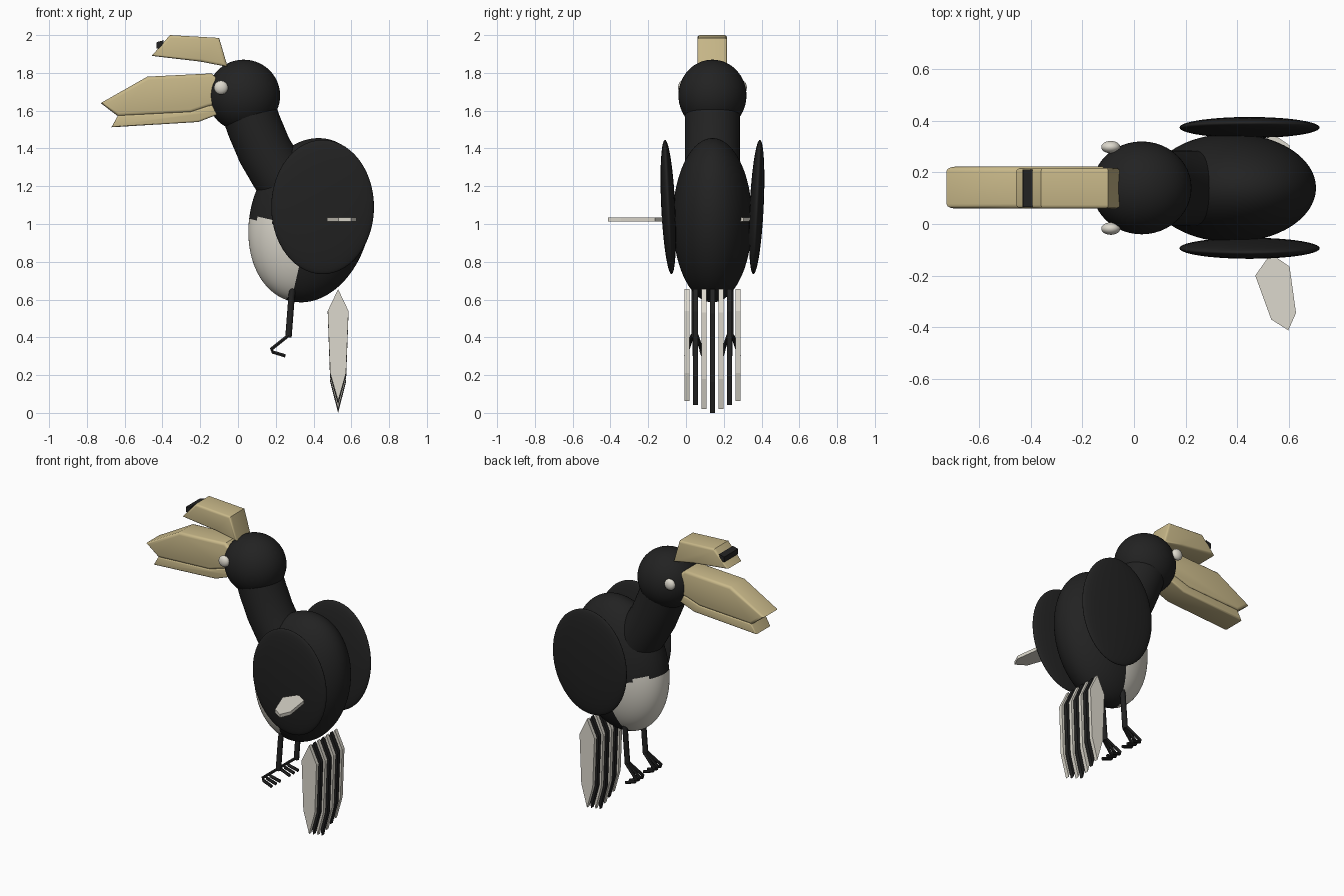
import bpy, bmesh, math
from mathutils import Vector, Matrix

if "Cube" in bpy.data.objects:
    bpy.data.objects.remove(bpy.data.objects["Cube"])

MID = 0.14  # y of the bird's plane of symmetry


def colour(name, rgb):
    m = bpy.data.materials.new(name)
    m.diffuse_color = (*rgb, 1)
    m.use_nodes = True
    m.node_tree.nodes["Principled BSDF"].inputs["Base Color"].default_value = m.diffuse_color
    return m


BLACK = colour("soft black", (0.016, 0.016, 0.016))
WHITE = colour("warm white", (0.72, 0.69, 0.61))
TAN = colour("bill tan", (0.58, 0.48, 0.25))


def finish(bm, name, mat, smooth=None):
    bmesh.ops.recalc_face_normals(bm, faces=bm.faces)
    me = bpy.data.meshes.new(name)
    bm.to_mesh(me)
    bm.free()
    ob = bpy.data.objects.new(name, me)
    bpy.context.collection.objects.link(ob)
    me.materials.append(mat)
    if smooth:
        bpy.ops.object.select_all(action='DESELECT')
        ob.select_set(True)
        bpy.context.view_layer.objects.active = ob
        bpy.ops.object.shade_smooth_by_angle(angle=math.radians(smooth))
    return ob


def ellipsoid(name, centre, radii, mat, rot=None, seg=48, rings=28):
    bm = bmesh.new()
    bmesh.ops.create_uvsphere(bm, u_segments=seg, v_segments=rings, radius=1)
    m = Matrix.Translation(centre) @ (rot or Matrix()) @ Matrix.Diagonal((*radii, 1))
    bmesh.ops.transform(bm, matrix=m, verts=bm.verts)
    return finish(bm, name, mat, 60)


def plate(name, pts, y0, y1, mat, bevel=0.0):
    """Side profile in x,z extruded from y0 to y1, with rounded rims."""
    bm = bmesh.new()
    f = bm.faces.new([bm.verts.new((x, y0, z)) for x, z in pts])
    ext = bmesh.ops.extrude_face_region(bm, geom=[f])
    vs = [v for v in ext["geom"] if isinstance(v, bmesh.types.BMVert)]
    bmesh.ops.translate(bm, verts=vs, vec=(0, y1 - y0, 0))
    if bevel:
        rims = [e for e in bm.edges if abs(e.verts[0].co.y - e.verts[1].co.y) < 1e-5]
        bmesh.ops.bevel(bm, geom=rims, offset=bevel, segments=3, profile=0.5, affect='EDGES')
    return finish(bm, name, mat, 35 if bevel else None)


def tube(name, pts, radius, mat, seg=8):
    """Round tube swept along points, cross-sections mitred in the bends."""
    pts = [Vector(p) for p in pts]
    bm = bmesh.new()
    rings = []
    for i, p in enumerate(pts):
        d = (pts[min(i + 1, len(pts) - 1)] - pts[max(i - 1, 0)]).normalized()
        u = Vector((0, 1, 0)) - d * d.y
        u.normalize()
        w = d.cross(u)
        rings.append([bm.verts.new(p + radius * (math.cos(a) * u + math.sin(a) * w))
                      for a in (2 * math.pi * k / seg for k in range(seg))])
    for a, b in zip(rings, rings[1:]):
        for k in range(seg):
            n = (k + 1) % seg
            bm.faces.new((a[k], a[n], b[n], b[k]))
    bm.faces.new(rings[0])
    bm.faces.new(rings[-1])
    return finish(bm, name, mat, 50)


# Body with a white belly patch on the lower front
body = ellipsoid("body", (0.38, MID, 1.02), (0.318, 0.21, 0.44), BLACK,
                 Matrix.Rotation(math.radians(13), 4, 'Y'), 96, 64)
body.data.materials.append(WHITE)
for p in body.data.polygons:
    x, _, z = p.center
    if ((x - 0.1) / 0.22) ** 2 + ((z - 0.78) / 0.25) ** 2 < 1:
        p.material_index = 1

# Neck and head
tube("neck", [(0.05, MID, 1.62), (0.085, MID, 1.52), (0.14, MID, 1.39),
              (0.21, MID, 1.27), (0.25, MID, 1.21)], 0.145, BLACK, 40)
ellipsoid("head", (0.03, MID, 1.68), (0.193, 0.18, 0.19), BLACK)

# Bill: upper and lower halves, and the casque with its dark front patch
plate("upper_bill", [(-0.727, 1.64), (-0.48, 1.78), (-0.14, 1.797), (-0.05, 1.72),
                     (-0.08, 1.64), (-0.16, 1.62), (-0.25, 1.59), (-0.635, 1.57)],
      0.06, 0.222, TAN, 0.018)
plate("lower_bill", [(-0.635, 1.575), (-0.25, 1.595), (-0.16, 1.625), (-0.08, 1.64),
                     (-0.08, 1.59), (-0.21, 1.54), (-0.67, 1.512)],
      0.062, 0.22, TAN, 0.01)
plate("casque", [(-0.457, 1.89), (-0.36, 2.0), (-0.1, 1.985), (-0.055, 1.832), (-0.2, 1.86)],
      0.06, 0.218, TAN, 0.014)
plate("casque_patch", [(-0.432, 1.93), (-0.43, 1.963), (-0.393, 1.973), (-0.405, 1.925)],
      0.066, 0.212, BLACK)

# Paired parts mirrored about the middle plane
for side, s in (("right", -1), ("left", 1)):
    ellipsoid(side + "_eye", (-0.09, MID + s * 0.158, 1.722), (0.037, 0.024, 0.037),
              WHITE, None, 24, 14)
    ellipsoid(side + "_wing", (0.448, MID + s * 0.234, 1.09), (0.272, 0.037, 0.356), BLACK,
              Matrix.Rotation(math.radians(-s * 2.8), 4, 'X'))
    y = MID + s * 0.095
    tube(side + "_leg", [(0.3, y, 0.72), (0.284, y, 0.62), (0.267, y, 0.4)], 0.017, BLACK)
    for k in (-1, 0, 1):
        tube(f"{side}_toe_{k + 2}", [(0.267, y + k * 0.012, 0.41), (0.176, y + k * 0.036, 0.337),
                                     (0.184, y + k * 0.038, 0.322), (0.25, y + k * 0.045, 0.302)],
             0.01, BLACK, 6)

# Tail: seven upright feathers, alternately white and black, longest in the middle
TAIL = [(0, 0), (-0.055, 0.195), (-0.042, 0.75), (0, 1), (0.042, 0.75), (0.055, 0.195)]
for i in range(-3, 4):
    length = 0.655 - abs(i) * 0.021
    y = MID + i * 0.045
    plate(f"tail_feather_{i + 4}", [(0.53 + x, 0.655 - t * length) for x, t in TAIL],
          y - 0.0125, y + 0.0125, WHITE if i % 2 else BLACK)

# Flat white feather through each wing, both pointing the same way
FEATHER = [(0.53, -0.115), (0.47, -0.2), (0.532, -0.37), (0.598, -0.412),
           (0.628, -0.345), (0.603, -0.165)]
for name, dy in (("right_wing_feather", 0), ("left_wing_feather", 0.47)):
    bm = bmesh.new()
    f = bm.faces.new([bm.verts.new((x, y + dy, 1.012)) for x, y in FEATHER])
    ext = bmesh.ops.extrude_face_region(bm, geom=[f])
    bmesh.ops.translate(bm, verts=[v for v in ext["geom"] if isinstance(v, bmesh.types.BMVert)],
                        vec=(0, 0, 0.022))
    finish(bm, name, WHITE)
